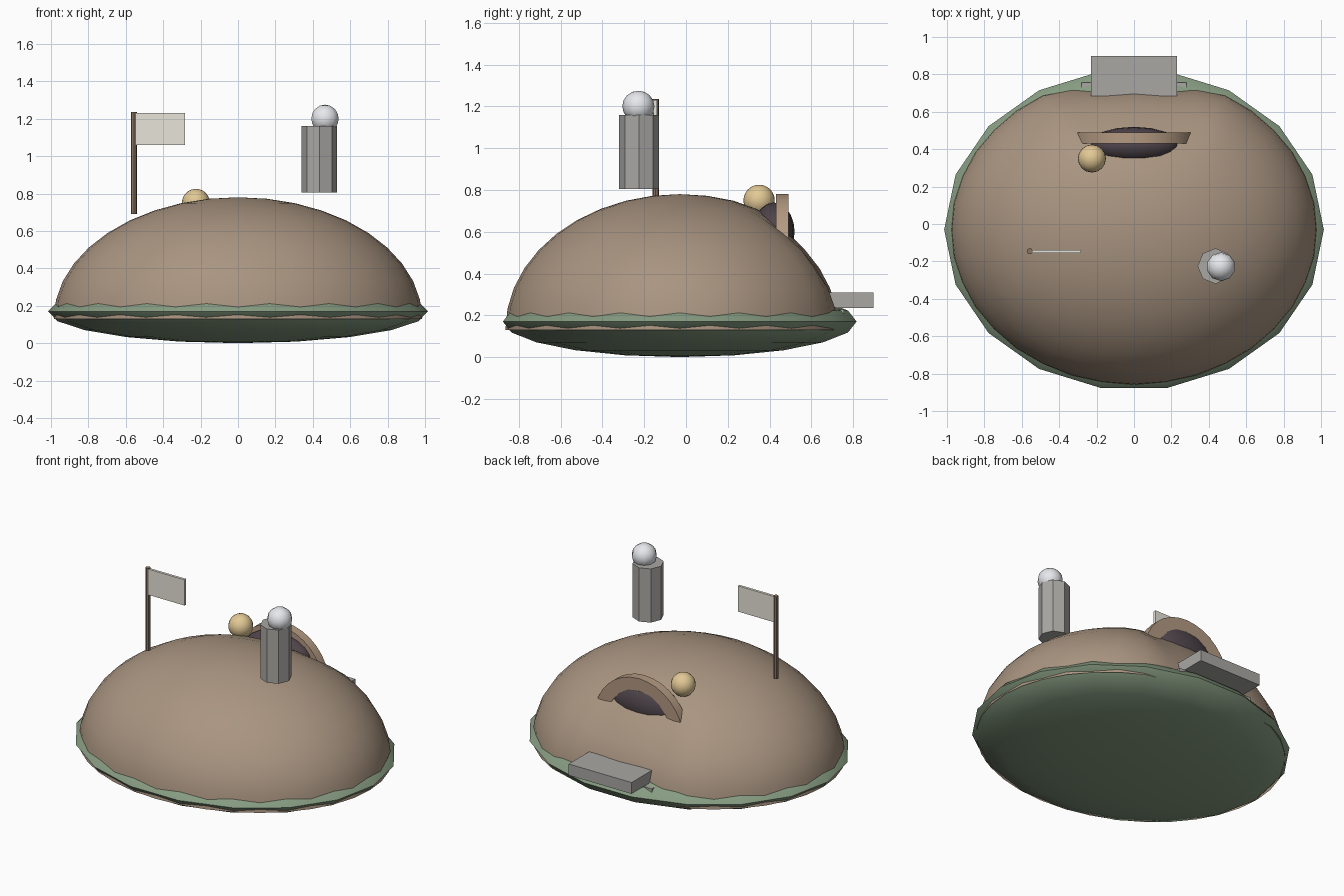
import bpy, bmesh, math
from mathutils import Matrix, Vector

if "Cube" in bpy.data.objects:
    bpy.data.objects.remove(bpy.data.objects["Cube"])

COL = {"earth": (.40, .30, .22), "grass": (.24, .33, .22), "dark": (.08, .06, .07),
       "trim": (.45, .32, .22), "wood": (.25, .17, .12), "cloth": (.80, .78, .70),
       "lamp": (.76, .58, .30), "smoke": (.80, .81, .84), "stone": (.40, .39, .37)}
MATS = {}
for key, c in COL.items():
    MATS[key] = bpy.data.materials.new(key)
    MATS[key].diffuse_color = (*c, 1)


def add(name, bm, mat, smooth=True):
    me = bpy.data.meshes.new(name)
    bmesh.ops.recalc_face_normals(bm, faces=bm.faces)
    bm.to_mesh(me)
    bm.free()
    me.materials.append(MATS[mat])
    ob = bpy.data.objects.new(name, me)
    bpy.context.collection.objects.link(ob)
    if smooth:
        bpy.context.view_layer.objects.active = ob
        ob.select_set(True)
        bpy.ops.object.shade_smooth_by_angle(angle=math.radians(40))
        ob.select_set(False)
    return ob


def place(loc, size, turn=0):
    return (Matrix.Translation(loc) @ Matrix.Diagonal((*size, 1))
            @ Matrix.Rotation(math.radians(turn), 4, 'Z'))


def ellipsoid(loc, size, segs, rings, turn=0):
    bm = bmesh.new()
    bmesh.ops.create_uvsphere(bm, u_segments=segs, v_segments=rings, radius=1,
                              matrix=place(loc, size, turn))
    return bm


def box(name, lo, hi, mat):
    lo, hi = Vector(lo), Vector(hi)
    bm = bmesh.new()
    bmesh.ops.create_cube(bm, size=1, matrix=place((lo + hi) / 2, hi - lo))
    add(name, bm, mat)


def tube(name, x, y, z0, z1, r, segs, mat):
    bm = bmesh.new()
    bmesh.ops.create_cone(bm, cap_ends=True, segments=segs, radius1=r, radius2=r,
                          depth=z1 - z0, matrix=Matrix.Translation((x, y, (z0 + z1) / 2)))
    add(name, bm, mat)


# Grassy base: squashed 18-sided ellipsoid
add("grass_base", ellipsoid((0, -.03, .17), (1.015, .86, .17), 18, 10, 90), "grass")

# Mound: half ellipsoid, pushed in at the back around the entrance
bm = ellipsoid((0, -.03, .13), (.985, .835, .65), 36, 20, 90)
bmesh.ops.delete(bm, geom=[v for v in bm.verts if v.co.z < .125], context='VERTS')


def ramp(t):
    t = min(max(t, 0), 1)
    return t * t * (3 - 2 * t)


for v in bm.verts:
    v.co.y -= .075 * ramp((.42 - abs(v.co.x)) / .2) * ramp((v.co.y - .25) / .4)
add("mound", bm, "earth")

# Dark opening and arched surround
add("opening", ellipsoid((0, .42, .60), (.24, .10, .14), 16, 10), "dark")
bm = bmesh.new()
N = 16
rings = []
for i in range(N + 1):
    a = math.pi * i / N
    rings.append([bm.verts.new((r * math.cos(a), y, .456 + r * math.sin(a)))
                  for r, y in ((.235, .43), (.324, .43), (.324, .49), (.235, .49))])
for a, b in zip(rings, rings[1:]):
    for k in range(4):
        bm.faces.new((a[k], a[(k + 1) % 4], b[(k + 1) % 4], b[k]))
bm.faces.new(rings[0])
bm.faces.new(rings[-1])
add("arch", bm, "trim")

# Round lamp beside the arch
add("lamp", ellipsoid((-.225, .35, .75), (.075,) * 3, 16, 12), "lamp")

# Flag
tube("flag_pole", -.557, -.145, .69, 1.235, .016, 8, "wood")
box("flag", (-.545, -.155, 1.06), (-.283, -.138, 1.23), "cloth")

# Chimney and smoke puff
tube("chimney", .435, -.225, .805, 1.16, .095, 8, "stone")
add("smoke", ellipsoid((.465, -.228, 1.2), (.077, .077, .075), 10, 8), "smoke")

# Back step and sill
box("step", (-.23, .66, .235), (.23, .897, .31), "stone")
box("sill", (-.28, .62, .14), (.28, .757, .228), "stone")

for m in bpy.data.materials:
    if m.users and not m.is_grease_pencil:
        m.use_nodes = True
        m.node_tree.nodes["Principled BSDF"].inputs["Base Color"].default_value = m.diffuse_color
